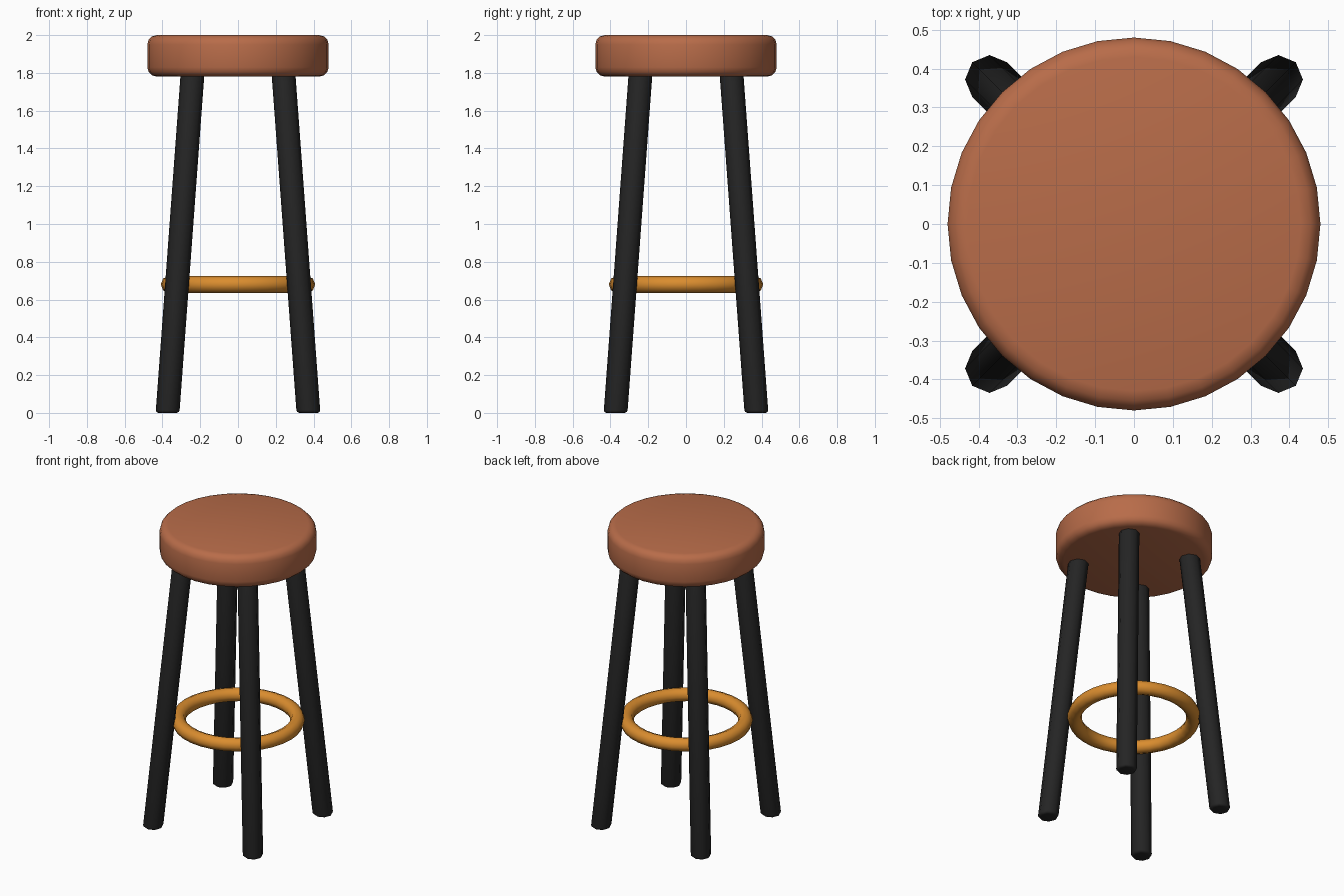
import bpy, bmesh, math

if "Cube" in bpy.data.objects:
    bpy.data.objects.remove(bpy.data.objects["Cube"])


def material(name, rgb):
    m = bpy.data.materials.new(name)
    m.diffuse_color = (*rgb, 1)
    m.use_nodes = True
    m.node_tree.nodes["Principled BSDF"].inputs["Base Color"].default_value = m.diffuse_color
    return m


brown = material("brown leather", (0.48, 0.15, 0.067))
black = material("black", (0.018, 0.018, 0.018))
amber = material("amber metal", (0.70, 0.265, 0.028))


def finish(ob, name, mat, angle):
    ob.name = name
    ob.data.name = name
    ob.data.materials.append(mat)
    bpy.ops.object.select_all(action='DESELECT')
    ob.select_set(True)
    bpy.context.view_layer.objects.active = ob
    bpy.ops.object.shade_smooth_by_angle(angle=math.radians(angle))


def rounded_cylinder(name, sides, radius, z0, z1, bevel, mat, bottom=(0, 0), top=(0, 0)):
    """Upright cylinder with rounded rims, sheared so its ends sit at bottom and top."""
    bm = bmesh.new()
    bmesh.ops.create_cone(bm, cap_ends=True, segments=sides, radius1=radius,
                          radius2=radius, depth=z1 - z0)
    rims = [e for e in bm.edges if abs(e.verts[0].co.z - e.verts[1].co.z) < 1e-5]
    bmesh.ops.bevel(bm, geom=rims, offset=bevel, segments=3, profile=0.5, affect='EDGES')
    for v in bm.verts:
        v.co.z += (z0 + z1) / 2
        t = (v.co.z - z0) / (z1 - z0)
        v.co.x += bottom[0] * (1 - t) + top[0] * t
        v.co.y += bottom[1] * (1 - t) + top[1] * t
    me = bpy.data.meshes.new(name)
    bm.to_mesh(me)
    bm.free()
    ob = bpy.data.objects.new(name, me)
    bpy.context.collection.objects.link(ob)
    finish(ob, name, mat, 50)


# Padded round seat
rounded_cylinder("seat", 32, 0.48, 1.78, 2.0, 0.05, brown)

# Four splayed legs
for side, sx in (("left", -1), ("right", 1)):
    for end, sy in (("front", -1), ("back", 1)):
        rounded_cylinder(f"{end}_{side}_leg", 8, 0.063, 0.0, 1.82, 0.015, black,
                         (0.373 * sx, 0.373 * sy), (0.239 * sx, 0.239 * sy))

# Footrest ring
bpy.ops.mesh.primitive_torus_add(major_segments=32, minor_segments=8,
                                 major_radius=0.364, minor_radius=0.045,
                                 location=(0, 0, 0.68))
finish(bpy.context.object, "footrest_ring", amber, 60)
